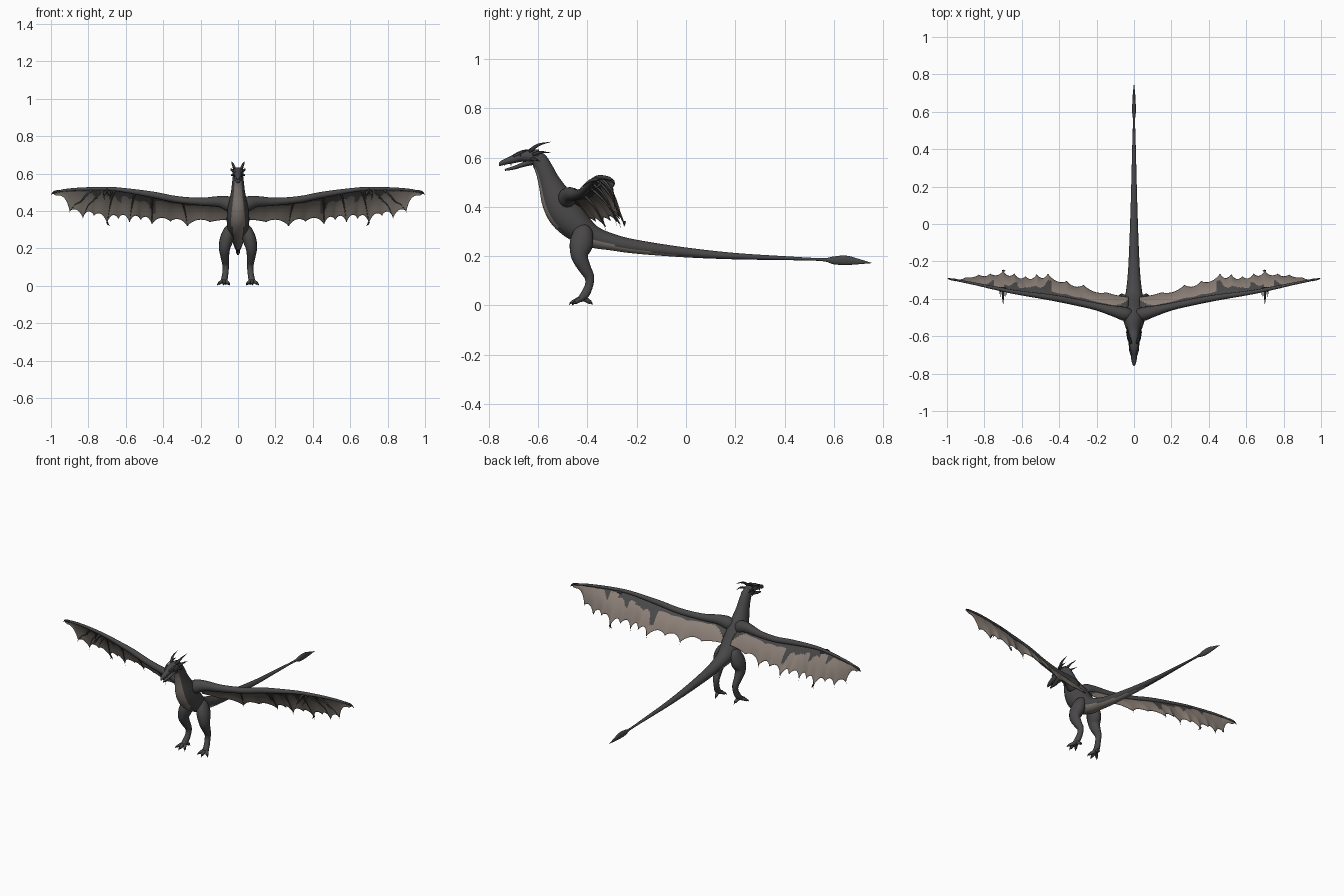
import bpy, bmesh, math
from mathutils import Vector

if "Cube" in bpy.data.objects:
    bpy.data.objects.remove(bpy.data.objects["Cube"])


def material(name, r, g, b):
    m = bpy.data.materials.new(name)
    m.use_nodes = True
    m.diffuse_color = (r, g, b, 1)
    bsdf = m.node_tree.nodes["Principled BSDF"]
    bsdf.inputs["Base Color"].default_value = (r, g, b, 1)
    bsdf.inputs["Roughness"].default_value = 0.8
    return m


HIDE = material("dark grey hide", .066, .063, .063)
BELLY = material("taupe belly", .25, .215, .19)
WING = material("taupe membrane", .26, .215, .185)
UNDER = material("shaded membrane", .18, .157, .135)
HORN = material("charcoal horn", .04, .037, .037)


def spline(points, steps):
    """Catmull-Rom resampling of a list of equal-length tuples."""
    p = [Vector(q) for q in points]
    p = [2 * p[0] - p[1]] + p + [2 * p[-1] - p[-2]]
    out = []
    for a, b, c, d in zip(p, p[1:], p[2:], p[3:]):
        for i in range(steps):
            t = i / steps
            out.append(b + (c - a) * t / 2 + (2 * a - 5 * b + 4 * c - d) * t * t / 2
                       + (3 * b - a - 3 * c + d) * t ** 3 / 2)
    return out + [p[-2]]


def finish(name, bm, mats, mirror):
    mesh = bpy.data.meshes.new(name)
    bm.to_mesh(mesh)
    bm.free()
    for m in mats:
        mesh.materials.append(m)
    for f in mesh.polygons:
        f.use_smooth = True
    ob = bpy.data.objects.new(name, mesh)
    bpy.context.scene.collection.objects.link(ob)
    if mirror:
        ob.modifiers.new("Mirror", "MIRROR").use_mirror_merge = False
    return ob


def loft(name, path, mats=(HIDE,), axis=(1, 0, 0), sides=12, steps=4, mirror=True, rule=None):
    """Tube through points (x, y, z, half width, half height)."""
    rows = [(Vector(q[:3]), max(q[3], .0006), max(q[4], .0006))
            for q in spline([Vector(p) for p in path], steps)]
    bm = bmesh.new()
    rings = []
    for i, (c, w, h) in enumerate(rows):
        t = (rows[min(i + 1, len(rows) - 1)][0] - rows[max(i - 1, 0)][0]).normalized()
        u = Vector(axis)
        u = (u - t * u.dot(t)).normalized()
        v = u.cross(t)
        ring = []
        for k in range(sides):
            a = math.tau * k / sides
            ring.append(bm.verts.new(c + u * w * math.cos(a) + v * h * math.sin(a)))
        rings.append(ring)
    for i, (r, s) in enumerate(zip(rings, rings[1:])):
        for k in range(sides):
            n = (k + 1) % sides
            f = bm.faces.new((r[k], r[n], s[n], s[k]))
            if rule:
                f.material_index = rule(rows[i][0], math.sin(math.tau * (k + .5) / sides))
    bm.faces.new(rings[0])
    bm.faces.new(rings[-1])
    bmesh.ops.recalc_face_normals(bm, faces=bm.faces)
    return finish(name, bm, mats, mirror)


def spike(name, a, b, c, r, mat=HORN):
    """Curved tapering spike from a through b to c."""
    axis = (1, 0, 0) if abs(c[0] - a[0]) < .06 else (0, 1, 0)
    loft(name, [(*a, r, r), (*b, r * .65, r * .65), (*c, 0, 0)], (mat,), axis, 8, 3)


# Neck, torso and tail, pale on the chest and under the tail base
def belly_rule(c, s):
    if c.y < -.48:
        return 1 if -.59 < c.y and s < -.78 else 0
    if c.y > -.41:
        return 1 if c.y < .08 and s < -.15 - (c.y + .41) * 1.6 else 0
    return 1 if s < -.9 else 0


body = [(-.64, .605, .024, .026), (-.6, .592, .027, .033), (-.575, .55, .032, .037),
        (-.555, .5, .038, .045), (-.524, .43, .052, .064), (-.489, .373, .06, .071),
        (-.44, .32, .058, .062), (-.38, .28, .046, .046), (-.3, .257, .036, .034),
        (-.2, .238, .029, .028), (0, .215, .021, .02), (.2, .2, .015, .013),
        (.4, .192, .01, .008), (.55, .186, .006, .006), (.6, .183, .01, .016),
        (.65, .183, .009, .019), (.7, .178, .006, .011), (.755, .172, 0, 0)]
loft("body_and_tail", [(0, *p) for p in body], (HIDE, BELLY), sides=28, steps=6,
     mirror=False, rule=belly_rule)

# Head
skull = [(-.6, .602, .025, .03), (-.635, .606, .03, .028), (-.665, .606, .025, .023),
         (-.7, .594, .018, .017), (-.73, .584, .014, .012), (-.75, .576, .008, .009),
         (-.757, .566, .002, .003)]
jaw = [(-.62, .588, .022, .018), (-.66, .572, .018, .01), (-.7, .558, .012, .007),
       (-.735, .55, .003, .004)]
loft("skull", [(0, *p) for p in skull], sides=16, mirror=False)
loft("lower_jaw", [(0, *p) for p in jaw], mirror=False)
spike("upper_horn", (.017, -.635, .625), (.028, -.6, .651), (.034, -.548, .664), .009)
spike("lower_horn", (.022, -.62, .612), (.036, -.59, .622), (.04, -.55, .62), .008)
spike("cheek_spine", (.022, -.63, .595), (.033, -.61, .592), (.038, -.592, .585), .007)
spike("brow_ridge", (.013, -.7, .606), (.024, -.665, .622), (.026, -.63, .635), .006, HIDE)
spike("eye", (.02, -.672, .61), (.024, -.672, .61), (.027, -.672, .609), .005)
for y in (-.735, -.71):
    spike("tooth", (.008, y, .576), (.008, y, .571), (.008, y, .565), .003, BELLY)

# Legs and feet
leg = [(.03, -.41, .33, .004, .006), (.045, -.415, .305, .026, .036), (.061, -.425, .25, .036, .048),
       (.072, -.432, .2, .03, .035), (.07, -.41, .15, .022, .026), (.066, -.392, .115, .018, .02),
       (.066, -.394, .08, .016, .017), (.071, -.41, .045, .017, .018), (.075, -.432, .022, .018, .012)]
loft("leg", leg, sides=14)
for tx, ty in ((.05, -.452), (.077, -.462), (.103, -.45), (.066, -.388)):
    mx, my = (.073 + tx) / 2, (-.418 + ty) / 2
    loft("toe", [(.073, -.418, .03, .011, .012), (mx, my, .022, .01, .01), (tx, ty, .012, .007, .008)], sides=8)
    spike("toe_claw", (tx, ty, .012), (tx + (tx - mx) * .3, ty + (ty - my) * .3, .01),
          (tx + (tx - mx) * .6, ty + (ty - my) * .6, .001), .006)

# Wing arm, its stations also carry the membrane
arm = [(0, -.488, .41, .02, .025), (.045, -.482, .436, .037, .04), (.1, -.468, .45, .03, .03),
       (.2, -.442, .45, .02, .021), (.33, -.414, .462, .018, .018), (.45, -.392, .486, .016, .017),
       (.6, -.37, .51, .012, .012), (.7, -.352, .519, .01, .01), (.85, -.32, .517, .007, .008),
       (.95, -.3, .507, .005, .006), (1, -.288, .488, 0, 0)]
loft("wing_arm", arm, axis=(0, 1, 0), sides=16)

# Wing membrane with a scalloped trailing edge
tips = [(.03, -.39, .355), (.15, -.365, .342), (.27, -.325, .32), (.36, -.305, .345),
        (.46, -.265, .33), (.52, -.268, .352), (.58, -.28, .34), (.64, -.265, .358),
        (.7, -.25, .335), (.77, -.265, .375), (.83, -.27, .365), (.9, -.285, .4),
        (.985, -.292, .49)]


def along(table, x):
    for a, b in zip(table, table[1:]):
        if x <= b[0]:
            break
    t = (x - a[0]) / (b[0] - a[0])
    return Vector(a[:3]).lerp(Vector(b[:3]), t), t


def wing_point(x, v):
    lead = along(arm, x)[0]
    trail, t = along(tips, x)
    depth = .55 if x > .9 else .19 if x > .15 else .04
    scallop = depth * math.sin(math.pi * t) ** .8 if 0 < t < 1 else 0
    p = lead.lerp(trail, v * (1 - scallop))
    bulge = .01 * math.sin(math.pi * v) * min(1, (1 - x) * 4)
    return p + Vector((0, bulge, bulge * .7))


def streak(x):
    """Share of the chord covered by dark hide."""
    reach = .24 if x < .7 else .1
    for cx, width, amount in ((.48, .022, .5), (.55, .04, .15), (.65, .015, .3), (.77, .012, .35), (.02, .05, 1)):
        reach += amount * math.exp(-((x - cx) / width) ** 2)
    return reach


xs = []
for a, b in zip(tips, tips[1:]):
    xs += [a[0] + (b[0] - a[0]) * i / 10 for i in range(10)]
xs.append(tips[-1][0])
rows = 20
bm = bmesh.new()
grid = [[bm.verts.new(wing_point(x, j / rows)) for j in range(rows + 1)] for x in xs]
for i in range(len(xs) - 1):
    for j in range(rows):
        f = bm.faces.new((grid[i][j], grid[i + 1][j], grid[i + 1][j + 1], grid[i][j + 1]))
        v = (j + .5) / rows
        f.material_index = 1 if v < streak(xs[i] + .05 * v) else 0
wing = finish("wing_membrane", bm, (WING, HIDE, UNDER, HIDE), False)
solid = wing.modifiers.new("Solidify", "SOLIDIFY")
solid.thickness = .003
solid.material_offset = 2
wing.modifiers.new("Mirror", "MIRROR").use_mirror_merge = False

# Finger bones lying under the membrane, each ending in a small hook
for root, tip in ((.3, .27), (.46, .46), (.55, .58), (.66, .7), (.72, .83), (.78, .9)):
    path = []
    for v in (0, .25, .5, .75, 1, 1.06):
        p = wing_point(root + (tip - root) * min(v, 1), v) - Vector((0, .004, .004))
        r = .006 * (1.1 - v)
        path.append((*p, r, r))
    loft("wing_finger", path, axis=(1, 0, 0), sides=8)

# Thumb claws on the wrist
for x, y, z in ((.7, -.43, .475), (.685, -.39, .46), (.715, -.39, .46)):
    spike("thumb_claw", (.7, -.345, .515), (x, y + .04, z + .03), (x, y, z), .009)
spike("hanging_claw", (.7, -.25, .34), (.695, -.25, .33), (.685, -.252, .32), .006)
spike("wing_tip_hook", (.95, -.3, .507), (.985, -.294, .502), (1, -.288, .485), .007)
